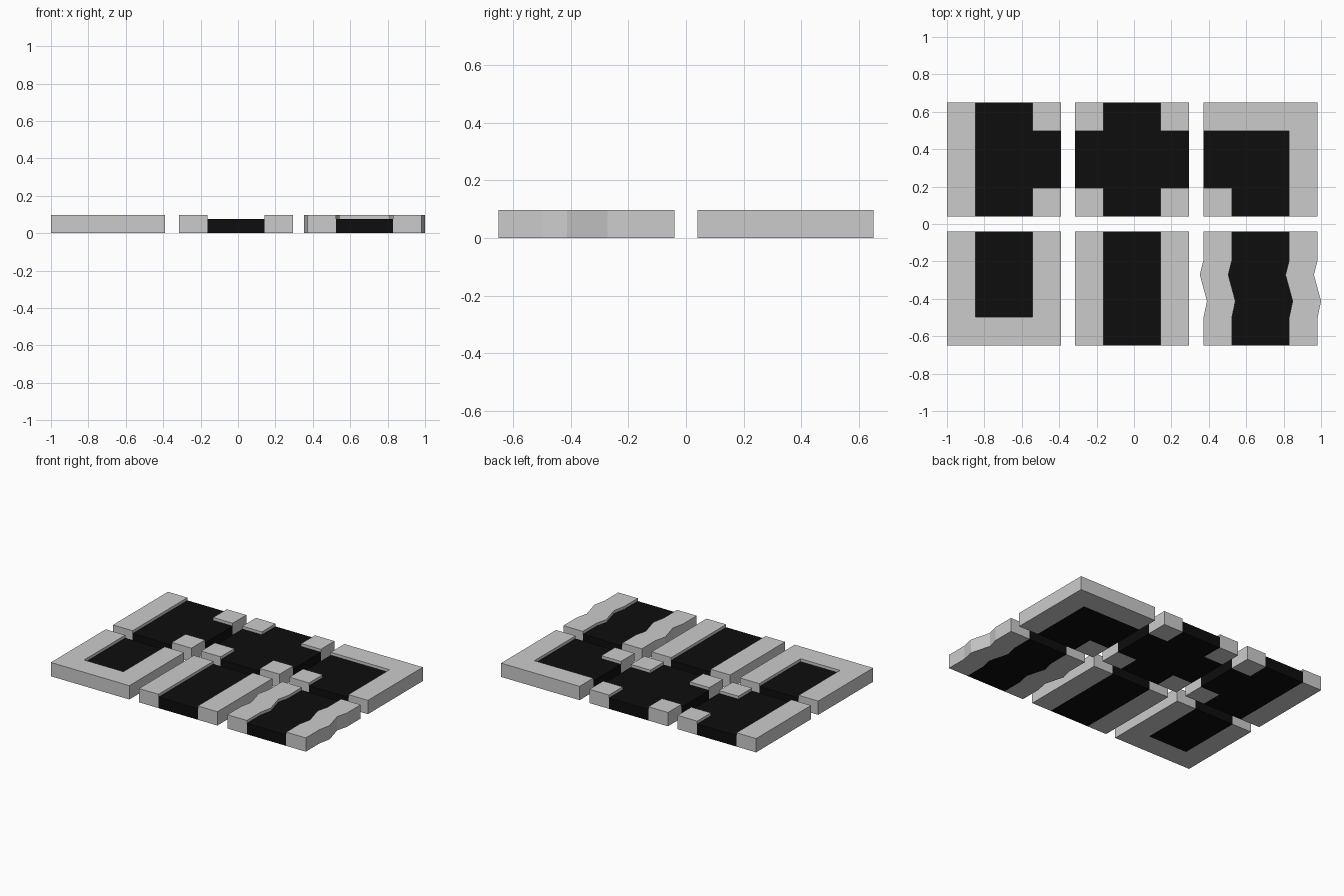
import bpy
import bmesh

if "Cube" in bpy.data.objects:
    bpy.data.objects.remove(bpy.data.objects["Cube"])

E, R = 0.305, 0.153            # tile half width, road half width
ROAD_Z, KERB_Z = 0.077, 0.097  # road and pavement heights
COLS = (-0.695, -0.01, 0.677)
ROWS = (0.345, -0.345)

asphalt = bpy.data.materials.new("asphalt")
asphalt.diffuse_color = (0.004, 0.004, 0.004, 1)
asphalt.use_nodes = True
asphalt.node_tree.nodes["Principled BSDF"].inputs["Base Color"].default_value = asphalt.diffuse_color


def prism(name, outline, height, centre, mat=None):
    """Extrude a flat outline from the ground up to the given height."""
    bm = bmesh.new()
    base = bm.faces.new([bm.verts.new((x, y, 0)) for x, y in outline])
    top = bmesh.ops.extrude_face_region(bm, geom=[base], use_keep_orig=True)
    for v in top["geom"]:
        if isinstance(v, bmesh.types.BMVert):
            v.co.z = height
    bmesh.ops.recalc_face_normals(bm, faces=bm.faces)
    mesh = bpy.data.meshes.new(name)
    bm.to_mesh(mesh)
    bm.free()
    obj = bpy.data.objects.new(name, mesh)
    obj.location = (centre[0], centre[1], 0)
    bpy.context.collection.objects.link(obj)
    if mat:
        mesh.materials.append(mat)


def rect(x0, x1, y0, y1):
    return [(x0, y0), (x1, y0), (x1, y1), (x0, y1)]


def corner(sx, sy):
    return rect(*sorted((sx * R, sx * E)), *sorted((sy * R, sy * E)))


def tile(name, col, row, road, pavements):
    centre = (COLS[col], ROWS[row])
    prism(name + "_road", road, ROAD_Z, centre, asphalt)
    for i, outline in enumerate(pavements):
        prism(f"{name}_pavement_{i + 1}", outline, KERB_Z, centre)


# Shared strips
left, right = rect(-E, -R, -E, E), rect(R, E, -E, E)

# T junction
tile("t_junction", 0, 0,
     [(-R, -E), (R, -E), (R, -R), (E, -R), (E, R), (R, R), (R, E), (-R, E)],
     [left, corner(1, 1), corner(1, -1)])

# Crossroads
tile("crossroads", 1, 0,
     [(-R, -E), (R, -E), (R, -R), (E, -R), (E, R), (R, R),
      (R, E), (-R, E), (-R, R), (-E, R), (-E, -R), (-R, -R)],
     [corner(sx, sy) for sx in (-1, 1) for sy in (-1, 1)])

# Right-angle bend
tile("bend", 2, 0,
     [(-R, -E), (R, -E), (R, R), (-E, R), (-E, -R), (-R, -R)],
     [[(R, -E), (E, -E), (E, E), (-E, E), (-E, R), (R, R)], corner(-1, -1)])

# Dead end
tile("dead_end", 0, 1, rect(-R, R, -R, E),
     [[(-E, -E), (E, -E), (E, E), (R, E), (R, -R), (-R, -R), (-R, E), (-E, E)]])

# Straight
tile("straight", 1, 1, rect(-R, R, -E, E), [left, right])

# Wavy road: sideways shift at each distance along the tile
WAVE = [(-E, 0), (-R, 0), (-0.067, 0.018), (0.073, -0.02), (R, 0), (E, 0)]


def wavy(x0, x1):
    return ([(x1 + dx, y) for y, dx in WAVE]
            + [(x0 + dx, y) for y, dx in reversed(WAVE)])


tile("wavy", 2, 1, wavy(-R, R), [wavy(-E, -R), wavy(R, E)])
